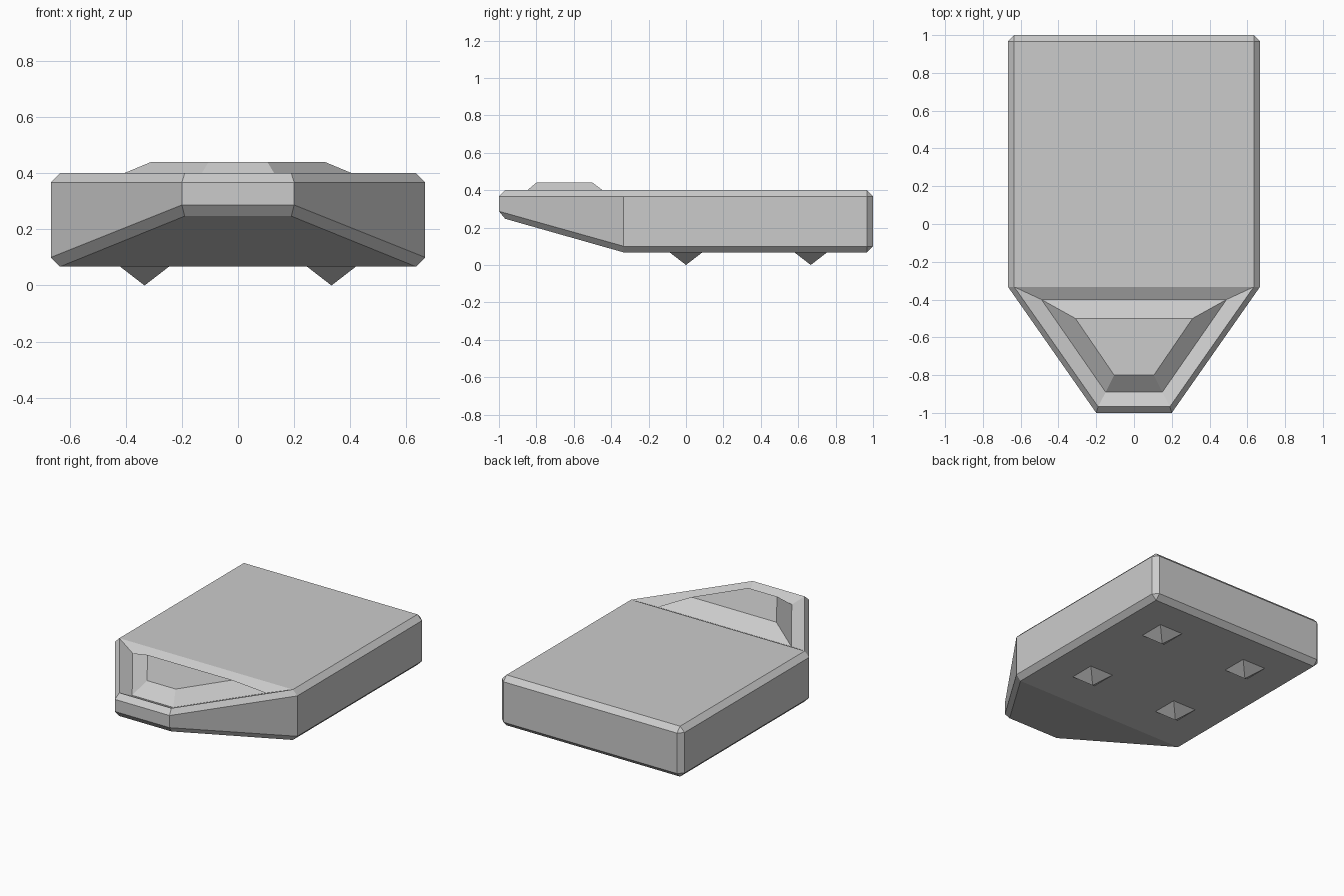
import bpy, bmesh

if "Cube" in bpy.data.objects:
    bpy.data.objects.remove(bpy.data.objects["Cube"])


def make_object(name, bm):
    bmesh.ops.remove_doubles(bm, verts=bm.verts[:], dist=0.0001)
    bmesh.ops.recalc_face_normals(bm, faces=bm.faces[:])
    mesh = bpy.data.meshes.new(name)
    bm.to_mesh(mesh)
    bm.free()
    obj = bpy.data.objects.new(name, mesh)
    bpy.context.collection.objects.link(obj)
    return obj


def ring(bm, half):
    """Closed loop from right-hand points, mirrored across x = 0."""
    pts = list(half) + [(-x, y, z) for x, y, z in reversed(half)]
    return [bm.verts.new(p) for p in pts]


def bridge(bm, a, b):
    n = len(a)
    for i in range(n):
        j = (i + 1) % n
        bm.faces.new((a[i], a[j], b[j], b[i]))


W, S, C = 0.667, -0.333, 0.033   # half width, shoulder y, chamfer
I = W - C

# Hull: stacked rings give chamfered box with a tapered, raked nose
bm = bmesh.new()
bottom = ring(bm, [(I, 1 - C, .067), (I, 1 - C, .067), (I, S, .067), (.19, -1 + C, .247)])
lower = ring(bm, [(I, 1, .1), (W, 1 - C, .1), (W, S, .1), (.2, -1, .287)])
upper = ring(bm, [(I, 1, .367), (W, 1 - C, .367), (W, S, .367), (.2, -1, .367)])
top = ring(bm, [(I, 1 - C, .4), (I, 1 - C, .4), (I, S, .4), (.19, -1 + C, .4)])
# the doubled back corners collapse to triangles
for vs in (bottom, top):
    bmesh.ops.weld_verts(bm, targetmap={vs[1]: vs[0], vs[6]: vs[7]})
    vs[1], vs[6] = vs[0], vs[7]


def bridge_chamfer(a, b):
    for i in range(8):
        j = (i + 1) % 8
        quad = list(dict.fromkeys((a[i], a[j], b[j], b[i])))
        bm.faces.new(quad)


bridge_chamfer(bottom, lower)
bridge_chamfer(lower, upper)
bridge_chamfer(upper, top)

# Underside, nose ramp and deck
bm.faces.new((bottom[0], bottom[2], bottom[5], bottom[7]))
bm.faces.new((bottom[2], bottom[3], bottom[4], bottom[5]))
bm.faces.new((top[0], top[2], top[5], top[7]))

# Sunken rim on the nose, then the raised canopy
rim_half = [(.49, -.4, .365), (.15, -.89, .365)]
bridge(bm, top[2:6], ring(bm, rim_half))
make_object("hull", bm)

bm = bmesh.new()
base = ring(bm, rim_half)
roof = ring(bm, [(.31, -.5, .44), (.105, -.8, .44)])
bridge(bm, base, roof)
bm.faces.new(roof)
make_object("canopy", bm)

# Four inverted pyramid feet
for y, row in ((0, "front"), (.667, "rear")):
    for x, side in ((-.333, "left"), (.333, "right")):
        bm = bmesh.new()
        r = .087
        corners = [bm.verts.new((x + sx * r, y + sy * r, .067))
                   for sx, sy in ((-1, -1), (1, -1), (1, 1), (-1, 1))]
        tip = bm.verts.new((x, y, 0))
        for i in range(4):
            bm.faces.new((corners[i], corners[(i + 1) % 4], tip))
        bm.faces.new(corners)
        make_object(f"{row}_{side}_foot", bm)

# Open canopy shell: make sure its faces point outward
for name in ("canopy",):
    mesh = bpy.data.objects[name].data
    if max(mesh.polygons, key=lambda p: p.center.z).normal.z < 0:
        mesh.flip_normals()
